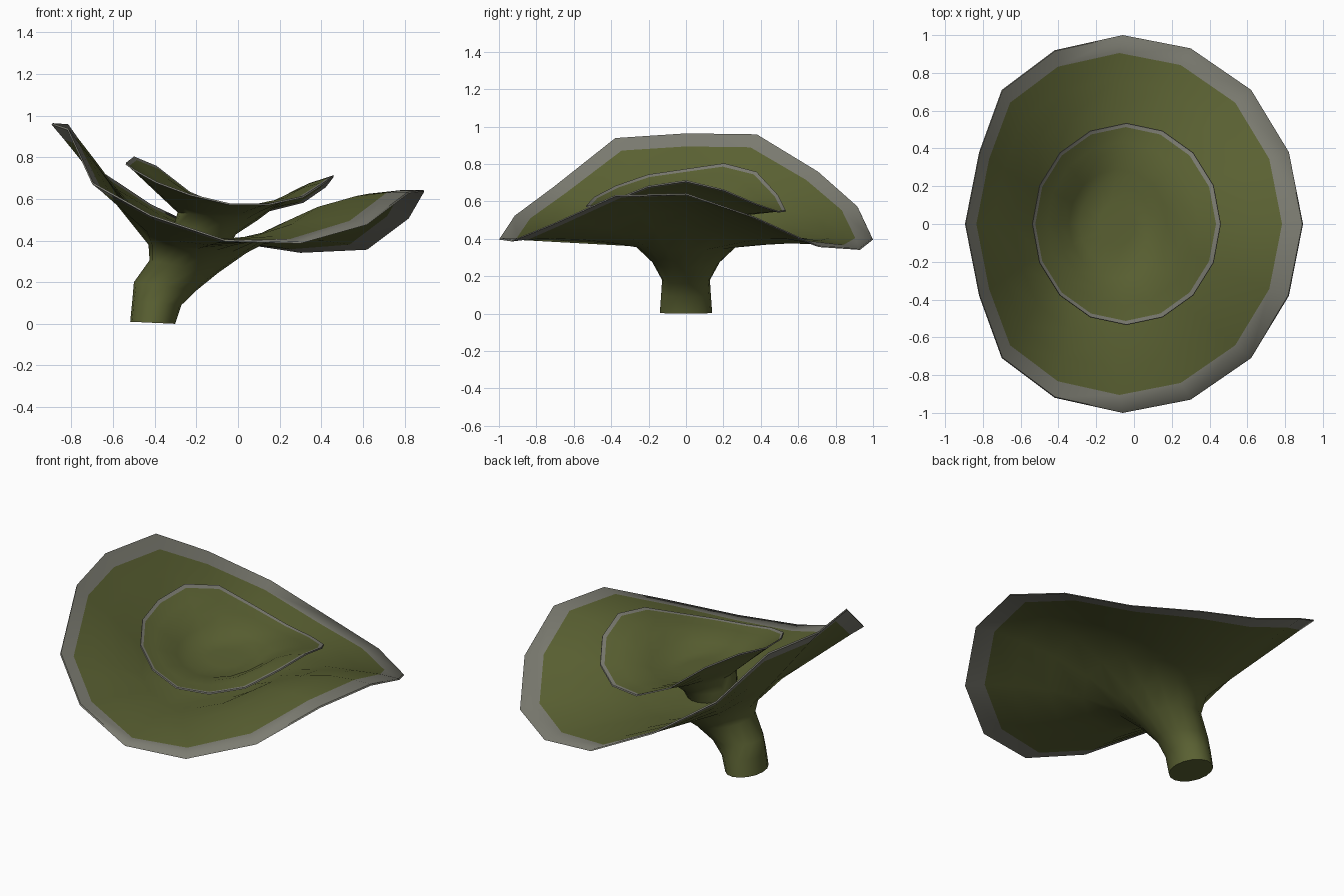
import bpy, bmesh, math

if "Cube" in bpy.data.objects:
    bpy.data.objects.remove(bpy.data.objects["Cube"])

N = 16


def material(name, rgb):
    m = bpy.data.materials.new(name)
    m.diffuse_color = (*rgb, 1)
    m.use_nodes = True
    m.node_tree.nodes["Principled BSDF"].inputs["Base Color"].default_value = m.diffuse_color
    return m


olive = material("olive", (0.105, 0.122, 0.033))
grey = material("rim_grey", (0.20, 0.20, 0.165))


def ring(cx, rx, ry, z, tilt=0.0):
    """Tilted ellipse of N points; tilt raises the -x side."""
    pts = []
    for k in range(N):
        a = 2 * math.pi * k / N
        pts.append((cx + rx * math.cos(a), ry * math.sin(a), z - tilt * math.cos(a)))
    return pts


def blend(a, b, t, bulge, lift):
    """Ring between base and rim, arched on the +x side."""
    out = []
    for k, (p, q) in enumerate(zip(a, b)):
        c = max(0, math.cos(2 * math.pi * k / N))
        x, y, z = (p[i] + (q[i] - p[i]) * t for i in range(3))
        out.append((x, y, z + 4 * t * (1 - t) * bulge * c + lift * (1 - t ** 3)))
    return out


def cup(name, stem, rim, centre, bulge, lift, band):
    """Stem rings, flaring underside, rim, then upper surface to a centre point."""
    base = stem[-1]
    ts = [0.22, 0.45, 0.68, band]
    rings = list(stem) + [blend(base, rim, t, bulge, 0) for t in ts]
    first_grey = len(rings) - 1
    rings.append([(x, y, z - 0.004) for x, y, z in rim])
    rings.append([(x * 0.995, y * 0.995, z + 0.004) for x, y, z in rim])
    rings += [blend(base, rim, t, bulge, lift) for t in reversed(ts)]
    last_grey = first_grey + 2
    rings.append(blend(base, rim, 0.0, bulge, lift))
    rings.append([tuple(c + (p - c) * 0.5 for p, c in zip(v, centre)) for v in rings[-1]])

    bm = bmesh.new()
    rows = [[bm.verts.new(p) for p in r] for r in rings]
    for i in range(len(rows) - 1):
        for k in range(N):
            j = (k + 1) % N
            f = bm.faces.new((rows[i][k], rows[i][j], rows[i + 1][j], rows[i + 1][k]))
            f.material_index = 1 if first_grey <= i <= last_grey else 0
    bm.faces.new(list(reversed(rows[0])))
    c = bm.verts.new(centre)
    for k in range(N):
        bm.faces.new((rows[-1][k], rows[-1][(k + 1) % N], c))
    bmesh.ops.recalc_face_normals(bm, faces=bm.faces)
    me = bpy.data.meshes.new(name)
    bm.to_mesh(me)
    bm.free()
    me.materials.append(olive)
    me.materials.append(grey)
    ob = bpy.data.objects.new(name, me)
    bpy.context.collection.objects.link(ob)
    bpy.ops.object.select_all(action='DESELECT')
    ob.select_set(True)
    bpy.context.view_layer.objects.active = ob
    bpy.ops.object.shade_smooth_by_angle(angle=math.radians(55))
    return ob


# Large wavy plate with bent stalk
half = [(.895, 0), (.82, .38), (.62, .71), (.30, .93), (-.06, 1), (-.42, .92),
        (-.70, .71), (-.82, .38), (-.895, 0)]
outline = half + [(x, -y) for x, y in reversed(half[1:-1])]
heights = [.64, .51, .36, .345, .40, .57, .755, .955, .96, .935, .675, .52,
           .40, .39, .48, .63]
outer_rim = [(x, y, z) for (x, y), z in zip(outline, heights)]
stalk = [ring(-.41, .108, .14, .005, .005),
         ring(-.39, .118, .133, .10, .01),
         ring(-.35, .15, .128, .18, .02),
         ring(-.26, .165, .18, .275, .03),
         ring(-.195, .235, .27, .36, .02)]
cup("large_plate", stalk, outer_rim, (-.19, 0, .40), .07, .028, .87)

# Small cup growing from the middle of the plate
heights = [.71, .66, .585, .545, .55, .63, .755, .80, .77, .74, .68, .62,
           .575, .575, .61, .68]
inner_rim = [(x, y, z) for (x, y, _), z in zip(ring(-.04, .50, .535, 0), heights)]
neck = [ring(-.18, .13, .13, .38, .02),
        ring(-.16, .15, .16, .45, .02),
        ring(-.10, .19, .22, .515, .02)]
cup("small_cup", neck, inner_rim, (-.08, 0, .535), .02, .025, .93)
